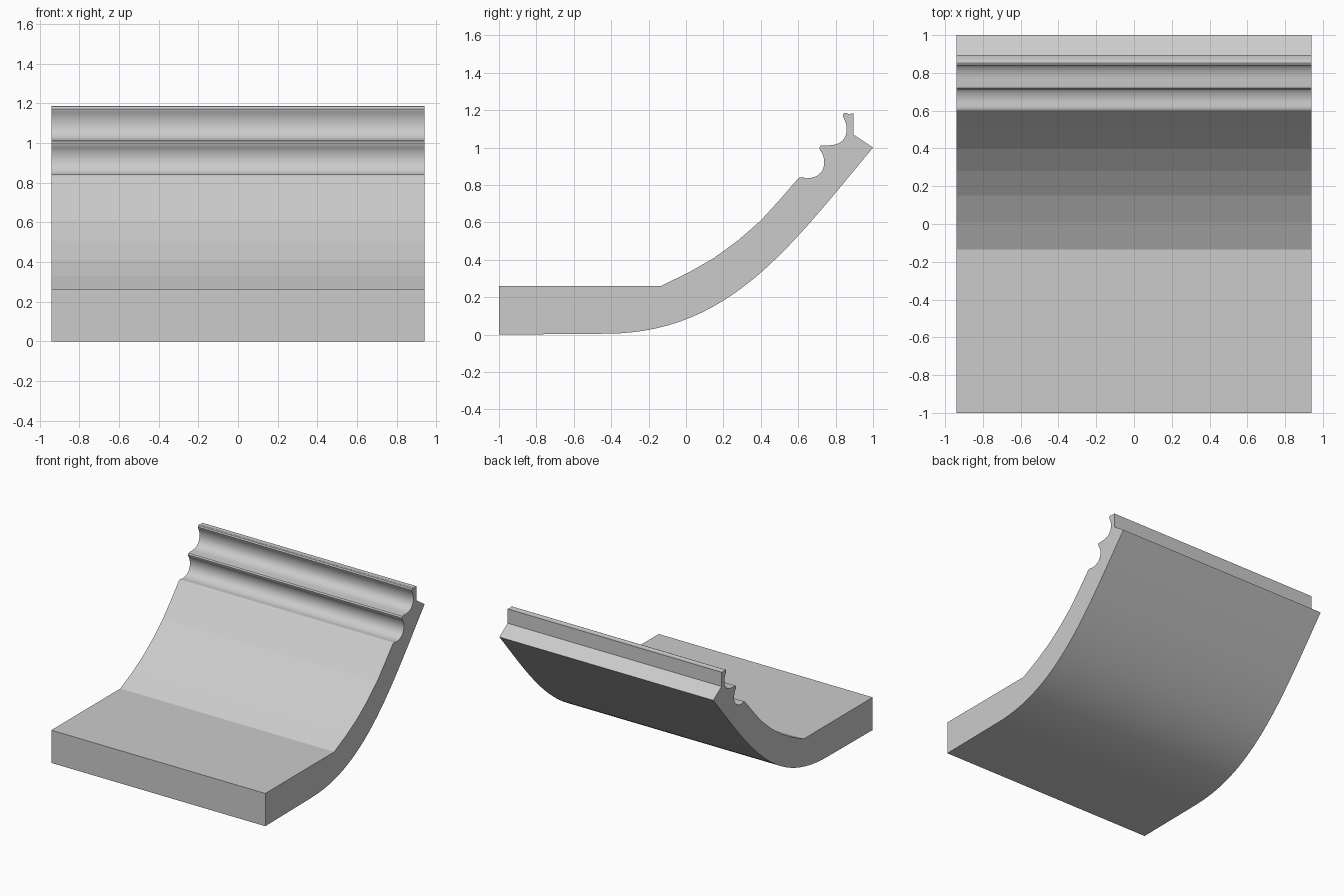
import bpy, bmesh, math
from mathutils import Vector
from mathutils.geometry import interpolate_bezier

cube = bpy.data.objects.get("Cube")
if cube:
    bpy.data.objects.remove(cube, do_unlink=True)

HALF_WIDTH = 0.94


def curve(a, b, c, d, steps):
    """Points (y, z) along one cubic curve."""
    pts = [Vector((*p, 0)) for p in (a, b, c, d)]
    return [(p.x, p.y) for p in interpolate_bezier(*pts, steps)]


# Underside: flat base sweeping up to the rear edge
underside = [(-1, 0)] + curve((-0.42, 0.005), (0.23, 0.01), (0.55, 0.46), (1, 1), 28)

# Rear ledge and upright back of the top lip
rear = [(0.896, 1.07), (0.896, 1.183), (0.87, 1.18)]

# Two scooped mouldings, each ending in a small rounded nose
upper_cove = [(0.852, 1.186), (0.843, 1.183), (0.838, 1.172)] + curve(
    (0.842, 1.16), (0.868, 1.12), (0.88, 1.015), (0.765, 1.012), 14)
lower_cove = [(0.735, 1.012), (0.72, 1.01), (0.713, 1.0)] + curve(
    (0.717, 0.985), (0.75, 0.95), (0.76, 0.838), (0.645, 0.836), 14)
nose = [(0.62, 0.842), (0.607, 0.84), (0.6, 0.835)]

# Faceted ramp down to the flat tread
ramp = [(0.5, 0.72), (0.4, 0.61), (0.28, 0.505), (0.15, 0.41), (0.01, 0.33), (-0.135, 0.26)]
tread = [(-1, 0.26)]

profile = underside + rear + upper_cove + lower_cove + nose + ramp + tread

# Extrude the profile across the full width
bm = bmesh.new()
end = bm.faces.new([bm.verts.new((-HALF_WIDTH, y, z)) for y, z in profile])
grown = bmesh.ops.extrude_face_region(bm, geom=[end], use_keep_orig=True)
side = [g for g in grown["geom"] if isinstance(g, bmesh.types.BMVert)]
bmesh.ops.translate(bm, verts=side, vec=(2 * HALF_WIDTH, 0, 0))
bmesh.ops.recalc_face_normals(bm, faces=bm.faces)
mesh = bpy.data.meshes.new("curved_moulding")
bm.to_mesh(mesh)
bm.free()
moulding = bpy.data.objects.new("curved_moulding", mesh)
bpy.context.collection.objects.link(moulding)

# Plain grey finish
grey = bpy.data.materials.new("plain_grey")
grey.use_nodes = True
grey.diffuse_color = (0.6, 0.6, 0.6, 1)
grey.node_tree.nodes["Principled BSDF"].inputs["Base Color"].default_value = grey.diffuse_color
mesh.materials.append(grey)

# Smooth curves, with the ramp left in flat facets
bpy.ops.object.select_all(action="DESELECT")
moulding.select_set(True)
bpy.context.view_layer.objects.active = moulding
bpy.ops.object.shade_smooth_by_angle(angle=math.radians(30))
for face in mesh.polygons:
    on_ramp = face.normal.z > 0.3 and face.normal.y < 0.1 and face.center.y < 0.59
    if on_ramp or abs(face.normal.x) > 0.9:
        face.use_smooth = False
